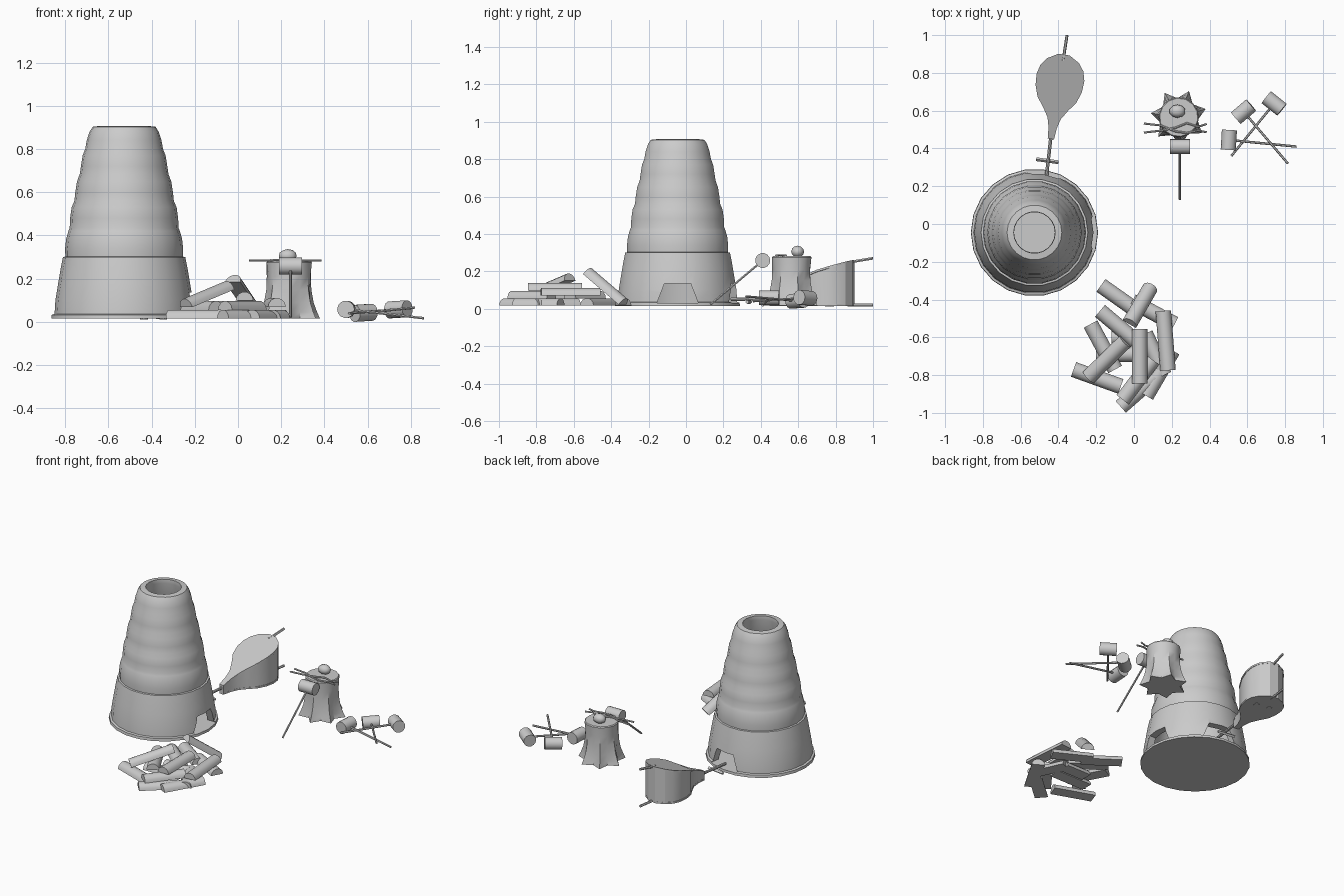
import bpy, bmesh
from math import pi, cos, sin
from mathutils import Vector, Matrix

if "Cube" in bpy.data.objects:
    bpy.data.objects.remove(bpy.data.objects["Cube"])


def finish(name, bm, smooth=None):
    bmesh.ops.recalc_face_normals(bm, faces=bm.faces)
    me = bpy.data.meshes.new(name)
    bm.to_mesh(me)
    bm.free()
    ob = bpy.data.objects.new(name, me)
    bpy.context.collection.objects.link(ob)
    if smooth:
        bpy.ops.object.select_all(action='DESELECT')
        ob.select_set(True)
        bpy.context.view_layer.objects.active = ob
        bpy.ops.object.shade_smooth_by_angle(angle=smooth)
    return ob


def loft(name, rings, smooth=None):
    """Skin a list of equal-length point rings and cap both ends."""
    bm = bmesh.new()
    vs = [[bm.verts.new(p) for p in r] for r in rings]
    n = len(vs[0])
    for a, b in zip(vs, vs[1:]):
        for i in range(n):
            j = (i + 1) % n
            bm.faces.new((a[i], a[j], b[j], b[i]))
    bm.faces.new(vs[0])
    bm.faces.new(vs[-1])
    return finish(name, bm, smooth)


def circle(cx, cy, r, z, n):
    return [(cx + r * cos(2 * pi * i / n), cy + r * sin(2 * pi * i / n), z) for i in range(n)]


def bar(name, pts, radius, n=6, smooth=0.7, half=False):
    """Round (or half-round, flat side down) bar through the points."""
    pts = [Vector(p) for p in pts]
    rings = []
    for i, p in enumerate(pts):
        d = (pts[min(i + 1, len(pts) - 1)] - pts[max(i - 1, 0)]).normalized()
        side = Vector((-d.y, d.x, 0)).normalized()
        up = d.cross(side)
        angs = [pi * k / (n - 1) for k in range(n)] if half else [2 * pi * k / n for k in range(n)]
        rings.append([p + side * radius * cos(a) + up * radius * sin(a) for a in angs])
    return loft(name, rings, smooth)


# Furnace: tiered hollow clay cone with a closed floor
FX, FY = -0.527, -0.045
outer = [(.337, .015), (.335, .033), (.322, .037), (.318, .10), (.305, .18), (.293, .25), (.283, .30),
         (.272, .302), (.273, .34), (.268, .385), (.258, .42), (.252, .435), (.250, .48), (.243, .53),
         (.230, .56), (.226, .60), (.218, .65), (.205, .685), (.200, .72), (.192, .77), (.180, .80),
         (.173, .84), (.160, .88), (.145, .903), (.110, .907)]
inner = [(.108, .88), (.150, .76), (.20, .55), (.25, .25), (.28, .03)]
furnace = loft("furnace", [circle(FX, FY, r, z, 22) for r, z in outer + inner], 0.5)

# Mouths cut through the furnace wall
for k, ang in enumerate((0, pi * 0.44)):
    bm_pts = [(-.11, .031), (.11, .031), (.07, .135), (-.07, .135)]
    m = Matrix.Translation((FX, FY, 0)) @ Matrix.Rotation(ang, 4, 'Z')
    cutter = loft("mouth_cutter_%d" % k, [[m @ Vector((x, y, z)) for y, z in bm_pts] for x in (.12, .45)])
    cutter.hide_render = True
    cutter.hide_set(True)
    mod = furnace.modifiers.new("mouth", 'BOOLEAN')
    mod.object = cutter
    mod.solver = 'EXACT'

# Bellows: teardrop body between two boards
origin = Vector((-0.44, 0.45, 0))
axis = Vector((0.07, 0.45, 0)).normalized()
across = Vector((axis.y, -axis.x, 0))
shape = [(0, .017, .075), (.06, .022, .10), (.11, .035, .122), (.16, .066, .152), (.21, .104, .182),
         (.27, .124, .206), (.33, .128, .224), (.38, .115, .238), (.42, .085, .25), (.452, .03, .258)]
outline = [(s, w, z) for s, w, z in shape] + [(s, -w, z) for s, w, z in reversed(shape)]


def bellows_ring(grow, low, lift):
    return [origin + axis * s + across * w * grow + Vector((0, 0, lift + (0 if low else z)))
            for s, w, z in outline]


loft("bellows_skin", [bellows_ring(.97, True, .025), bellows_ring(.97, False, -.008)], 0.4)
loft("bellows_bottom_board", [bellows_ring(1, True, .015), bellows_ring(1, True, .026)])
loft("bellows_top_board", [bellows_ring(1, False, -.009), bellows_ring(1, False, .002)])
for nm, z0, z1 in (("upper", .247, .27), ("lower", .02, .02)):
    bar("bellows_%s_handle" % nm, [origin + axis * .42 + Vector((0, 0, z0)),
                                 origin + axis * .556 + Vector((0, 0, z1))], .008)
for s in (-1, 1):
    c = origin + axis * .32 + across * s * .045
    loft("bellows_valve", [circle(c.x, c.y, .018, z, 10) for z in (.012, .02)])

# Blast pipe and its rest
bar("blast_pipe", [(-.439, .47, .055), (-.465, .24, .05)], .009, 8)
bar("pipe_rest", [(-.518, .343, .036), (-.40, .327, .036)], .010, 4)

# Stump with a flared, root-lobed foot
rings = []
for r, lobe, z in [(.125, .024, .016), (.117, .018, .045), (.108, .010, .09), (.102, .005, .15),
                   (.102, .003, .21), (.106, 0, .275), (.101, 0, .281)]:
    rings.append([(.237 + (r + lobe * (-1) ** i) * cos(pi * i / 7 + .3),
                   .565 + (r + lobe * (-1) ** i) * sin(pi * i / 7 + .3), z) for i in range(14)])
loft("stump", rings, 0.6)

# Lump of iron on the stump
bm = bmesh.new()
bmesh.ops.create_icosphere(bm, subdivisions=2, radius=1,
                           matrix=Matrix.Translation((.23, .597, .305)) @ Matrix.Diagonal((.043, .035, .032, 1)))
finish("iron_bloom", bm, 0.8)

# Tongs: two crossing bent arms
for s in (-1, 1):
    bar("tongs_arm", [(.052, .508 + s * .024, .285), (.14, .508 + s * .014, .285), (.22, .50 - s * .010, .286),
                      (.28, .508 - s * .026, .285), (.34, .505 - s * .010, .285), (.385, .508 - s * .022, .285)], .0055)


# Mallets: thick round head across a thin handle
def mallet(name, head, tip, axis_dir):
    head, tip, a = Vector(head), Vector(tip), Vector(axis_dir).normalized()
    bar(name + "_head", [head - a * .053, head + a * .053], .040, 14)
    bar(name + "_handle", [head, tip], .0065, 6)


mallet("leaning_mallet", (.243, .41, .258), (.243, .13, .022), (1, 0, 0))
mallet("ground_mallet_1", (.502, .445, .058), (.86, .41, .017), (.06, 1, 0))
mallet("ground_mallet_2", (.58, .595, .042), (.815, .32, .066), (.76, .65, .05))
mallet("ground_mallet_3", (.742, .638, .058), (.515, .36, .040), (.78, -.62, .05))

# Split firewood, flat side down: start, end and their heights
logs = [(-.32, -.77, .016, -.07, -.86, .016), (-.07, -.968, .016, .11, -.81, .016),
        (.065, -.91, .016, .205, -.67, .016), (.215, -.53, .016, -.01, -.41, .016),
        (-.175, -.325, .016, .03, -.47, .016), (-.20, -.69, .016, .06, -.69, .016),
        (.06, -.58, .016, .16, -.80, .016), (-.12, -.60, .016, .06, -.60, .016),
        (-.18, -.46, .056, .01, -.62, .056), (-.23, -.53, .056, -.10, -.77, .056),
        (-.06, -.93, .056, .10, -.72, .056), (.155, -.46, .07, .18, -.775, .07),
        (.03, -.845, .098, .03, -.555, .098), (-.24, -.81, .068, -.045, -.62, .15),
        (-.025, -.53, .185, .085, -.34, .022)]
for i, l in enumerate(logs):
    bar("firewood_%02d" % (i + 1), [l[:3], l[3:]], .041, 8, 0.7, True)
